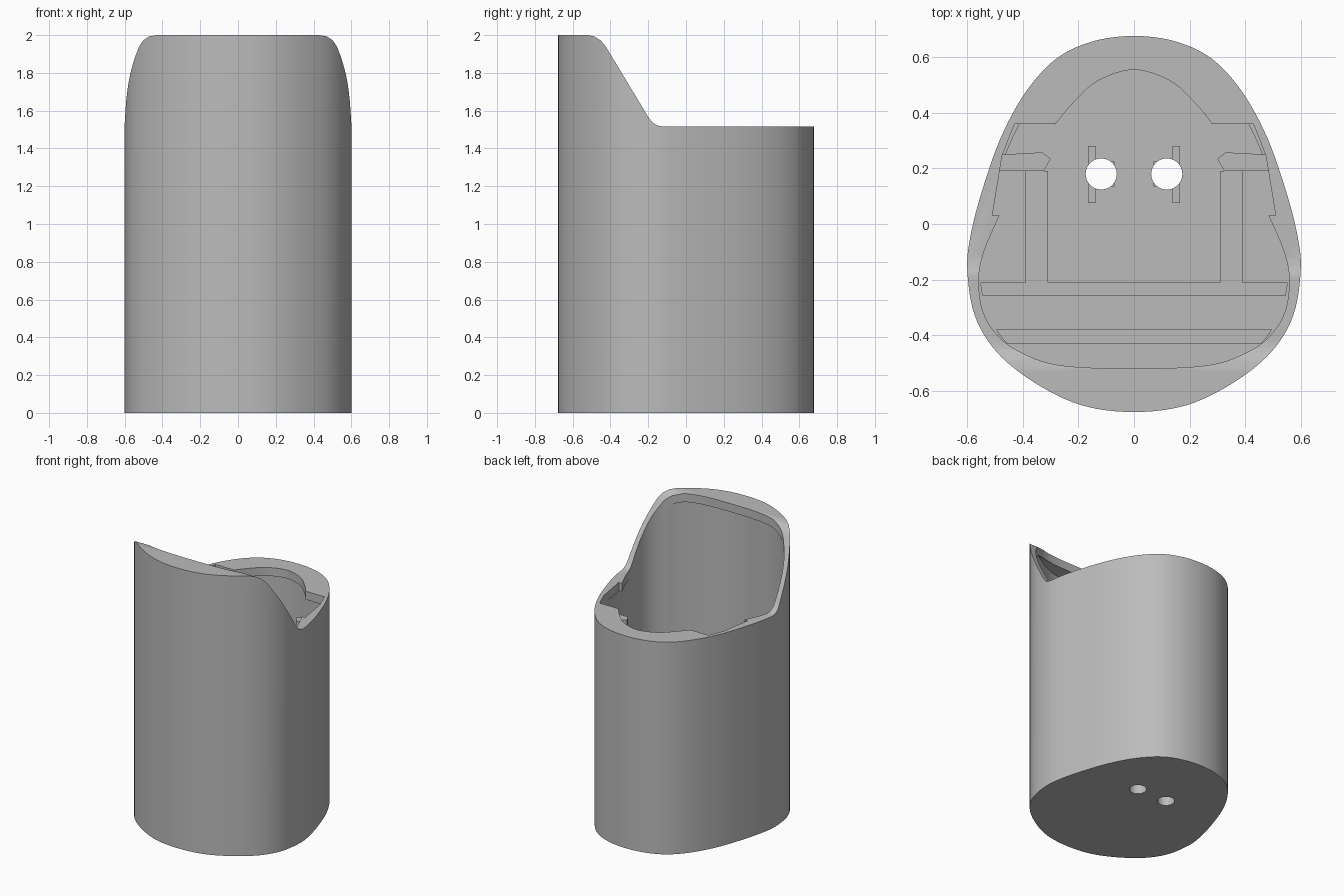
import bpy, bmesh
from mathutils import Vector

cube = bpy.data.objects.get("Cube")
if cube:
    bpy.data.objects.remove(cube, do_unlink=True)

grey = bpy.data.materials.new("plain grey")
grey.use_nodes = True
grey.diffuse_color = (0.5, 0.5, 0.5, 1)
grey.node_tree.nodes["Principled BSDF"].inputs["Base Color"].default_value = (0.5, 0.5, 0.5, 1)


def smooth_loop(half, steps=6):
    """Mirror half an outline in x and run a smooth closed curve through it."""
    pts = half + [(-x, y) for x, y in half[-2:0:-1]]
    pts = [Vector(p) for p in pts]
    n, out = len(pts), []
    for i in range(n):
        a, b, c, d = (pts[(i + k) % n] for k in (-1, 0, 1, 2))
        for s in range(steps):
            t = s / steps
            out.append((b * 2 + (c - a) * t + (a * 2 - b * 5 + c * 4 - d) * t * t
                        + (b * 3 - a - c * 3 + d) * t ** 3) / 2)
    return out


def prism(name, outline, lo, hi, along_x=False):
    """Extrude an outline upwards, or sideways when it is a y-z profile."""
    bm = bmesh.new()
    verts = [bm.verts.new((lo, p[0], p[1]) if along_x else (p[0], p[1], lo)) for p in outline]
    face = bm.faces.new(verts)
    new = bmesh.ops.extrude_face_region(bm, geom=[face])["geom"]
    move = Vector((hi - lo, 0, 0) if along_x else (0, 0, hi - lo))
    bmesh.ops.translate(bm, vec=move, verts=[v for v in new if isinstance(v, bmesh.types.BMVert)])
    bmesh.ops.recalc_face_normals(bm, faces=bm.faces)
    mesh = bpy.data.meshes.new(name)
    bm.to_mesh(mesh)
    bm.free()
    mesh.materials.append(grey)
    obj = bpy.data.objects.new(name, mesh)
    bpy.context.collection.objects.link(obj)
    return obj


def box(name, x0, x1, y0, y1, z0, z1):
    return prism(name, [(x0, y0), (x1, y0), (x1, y1), (x0, y1)], z0, z1)


def activate(obj):
    bpy.ops.object.select_all(action="DESELECT")
    obj.select_set(True)
    bpy.context.view_layer.objects.active = obj


def boolean(obj, cutter, operation="DIFFERENCE", keep=False):
    mod = obj.modifiers.new("cut", "BOOLEAN")
    mod.operation, mod.solver, mod.object = operation, "EXACT", cutter
    activate(obj)
    bpy.ops.object.modifier_apply(modifier=mod.name)
    if not keep:
        bpy.data.objects.remove(cutter, do_unlink=True)


def smooth(obj):
    activate(obj)
    bpy.ops.object.shade_smooth_by_angle(angle=0.5)


# Plan outlines: outer wall, top opening and the wider cavity below the lip
outer = smooth_loop([(0, .677), (.15, .657), (.28, .595), (.39, .475), (.48, .31), (.55, .11),
                     (.59, -.05), (.6, -.17), (.573, -.33), (.495, -.46), (.36, -.57),
                     (.19, -.652), (0, -.677)])
opening = smooth_loop([(0, .555), (.13, .515), (.22, .435), (.29, .35), (.37, .245), (.42, .17),
                       (.48, .04), (.54, -.1), (.559, -.2), (.545, -.31), (.5, -.39),
                       (.42, -.455), (.27, -.508), (0, -.52)])
cavity = [Vector((p.x * .93, p.y * .93)) for p in outer]
# Side profile of the rim: high front, rounded slope, low back
rim = [(-.52, 2), (-.485, 1.993), (-.452, 1.972), (-.425, 1.94), (-.2, 1.567), (-.18, 1.54),
       (-.155, 1.522), (-.12, 1.515)]
FLOOR, LIP = .09, .06


def sky(drop):
    line = [(-1, 2)] + rim + [(1, 1.515)]
    return prism("above_rim", [(y, z - drop) for y, z in line] + [(1, 3), (-1, 3)], -1, 1, True)


# Shell with an inward lip around the sloping rim
shell = prism("shell", outer, FLOOR, 2.0)
boolean(shell, sky(0))
hollow = prism("hollow", cavity, 0, 2.2)
boolean(hollow, sky(LIP))
boolean(shell, hollow)
boolean(shell, prism("opening", opening, 0, 2.2))

# Latch notches in the lip, with a post beneath each
for side, s in (("left", 1), ("right", -1)):
    notch = [(.2, .36), (.43, .36), (.475, .245), (.51, .03), (.48, .03), (.4, .19), (.3, .19)]
    boolean(shell, prism("notch", [(x * s, y) for x, y in notch], 1.3, 1.7))
    post = [(.3, .235), (.33, .258), (.475, .25), (.495, .19), (.325, .19)]
    prism(side + "_latch_post", [(x * s, y) for x, y in post], FLOOR, 1.38)
smooth(shell)

# Base plate with two round holes and low pads around them
base = prism("base_plate", outer, 0, FLOOR)
pads = []
for side, s in (("left", 1), ("right", -1)):
    x0, x1 = sorted((.07 * s, .165 * s))
    pads.append(box(side + "_hole_pad", x0, x1, .135, .225, FLOOR, FLOOR + .01))
    x0, x1 = sorted((.138 * s, .166 * s))
    pads.append(box(side + "_hole_rib", x0, x1, .075, .28, FLOOR, FLOOR + .015))
for s in (1, -1):
    bpy.ops.mesh.primitive_cylinder_add(vertices=40, radius=.056, depth=.5, location=(.118 * s, .18, 0))
    hole = bpy.context.object
    for part in pads + [base]:
        boolean(part, hole, keep=True)
    bpy.data.objects.remove(hole, do_unlink=True)
smooth(base)

# Floor rails, fitted to the cavity
rails = [("left_floor_rail", .31, .39, -.21, .19, .03), ("right_floor_rail", -.39, -.31, -.21, .19, .03),
         ("middle_cross_rail", -.7, .7, -.26, -.21, .03), ("front_cross_rail", -.7, .7, -.43, -.38, .03)]
for name, x0, x1, y0, y1, h in rails:
    rail = box(name, x0, x1, y0, y1, FLOOR, FLOOR + h)
    boolean(rail, prism("trim", cavity, 0, 1), "INTERSECT")
